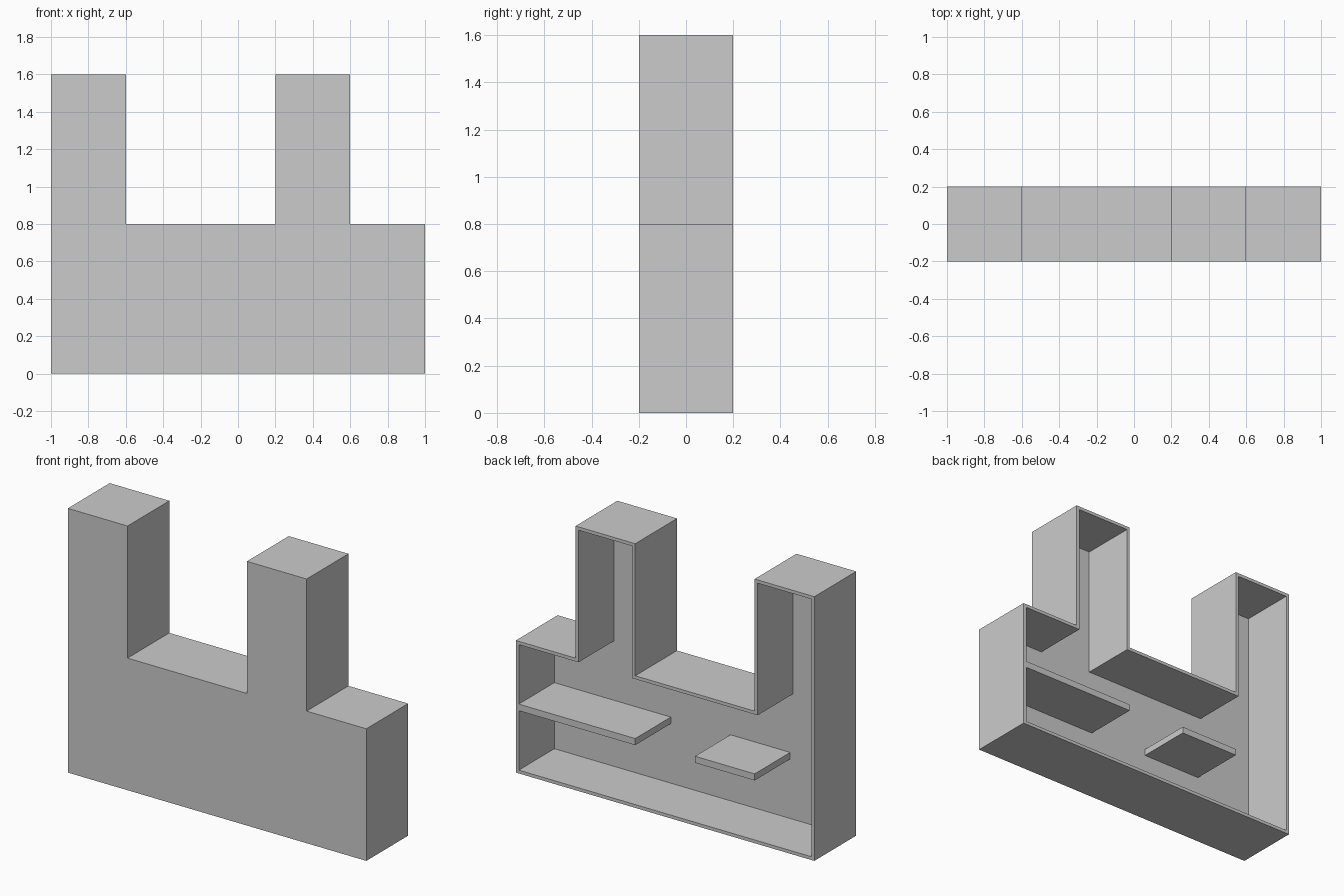
import bpy, bmesh
from mathutils import Vector

if "Cube" in bpy.data.objects:
    bpy.data.objects.remove(bpy.data.objects["Cube"])

WALL = 0.02             # rim wall thickness
FRONT, PANEL, BACK = -0.2, -0.14, 0.2

# Outline with two towers, counter-clockwise seen from the front (x, z)
outline = [Vector(p) for p in (
    (-1, 0), (1, 0), (1, 0.8), (0.6, 0.8), (0.6, 1.6), (0.2, 1.6),
    (0.2, 0.8), (-0.6, 0.8), (-0.6, 1.6), (-1, 1.6))]


def inset(points, t):
    """Offset a right-angled outline inwards."""
    def left(a, b):
        d = (b - a).normalized()
        return Vector((-d.y, d.x))
    n = len(points)
    return [p + t * (left(points[i - 1], p) + left(p, points[(i + 1) % n]))
            for i, p in enumerate(points)]


def finish(name, bm):
    bmesh.ops.recalc_face_normals(bm, faces=bm.faces)
    mesh = bpy.data.meshes.new(name)
    bm.to_mesh(mesh)
    bm.free()
    obj = bpy.data.objects.new(name, mesh)
    bpy.context.collection.objects.link(obj)


def box(name, lo, hi):
    bm = bmesh.new()
    bmesh.ops.create_cube(bm, size=1)
    for v in bm.verts:
        v.co = [(a + b) / 2 + c * (b - a) for a, b, c in zip(lo, hi, v.co)]
    finish(name, bm)


# Open-backed case: front panel, outer walls, thin rim, inner walls, inner panel
inner = inset(outline, WALL)
bm = bmesh.new()
loops = [[bm.verts.new((p.x, y, p.y)) for p in pts] for pts, y in (
    (outline, FRONT), (outline, BACK), (inner, BACK), (inner, PANEL))]
bm.faces.new(loops[0])
bm.faces.new(loops[-1])
for a, b in zip(loops, loops[1:]):
    for i in range(len(a)):
        bm.faces.new((a[i - 1], a[i], b[i], b[i - 1]))
finish("case", bm)

# Shelves inside the case, flush with the open back
box("side_shelf", (0.2, PANEL, 0.38), (1 - WALL, BACK, 0.42))
box("middle_shelf", (-0.6, PANEL, 0.38), (-0.2, BACK, 0.42))
